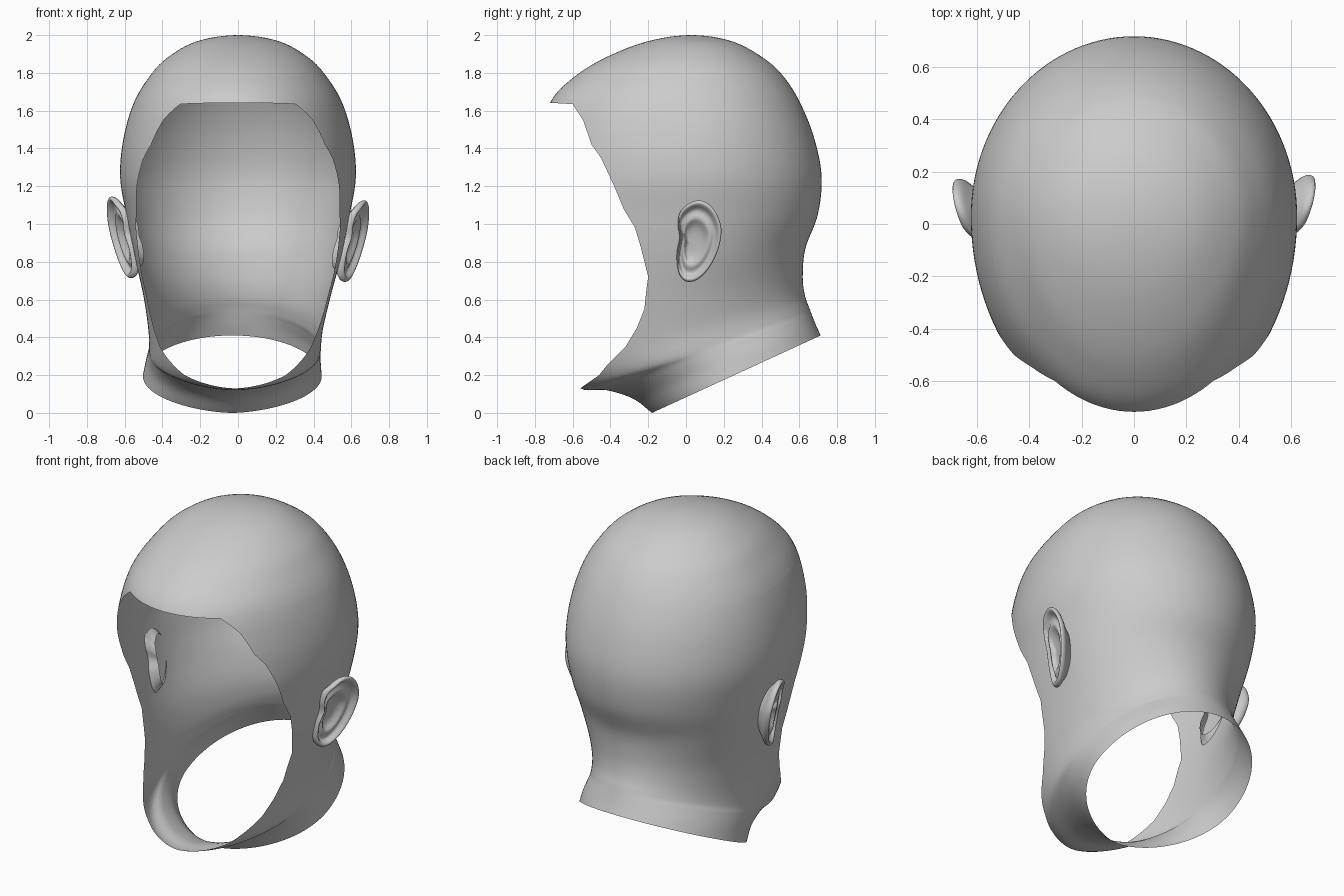
import bpy, bmesh, math

if "Cube" in bpy.data.objects:
    bpy.data.objects.remove(bpy.data.objects["Cube"])

# Tilted head rings: front y, front z, back y, back z, half width, y of widest point, x shift, front roundness
RINGS = [
    (.03, 2.0, .03, 2.0, 0, .03, 0, 1),
    (-.20, 1.968, .25, 1.965, .22, .03, 0, 1),
    (-.42, 1.884, .425, 1.868, .38, .03, 0, 1),
    (-.59, 1.78, .525, 1.77, .473, .03, 0, 1),
    (-.715, 1.65, .61, 1.63, .553, .03, 0, 1),
    (-.77, 1.45, .68, 1.45, .607, .03, 0, 1),
    (-.78, 1.25, .718, 1.25, .624, .03, 0, 1),
    (-.79, 1.05, .698, 1.05, .592, .03, 0, 1),
    (-.78, .80, .632, .87, .55, .02, 0, 1),
    (-.72, .50, .618, .72, .495, .0, -.005, 1),
    (-.67, .25, .63, .62, .462, .02, -.013, 1.05),
    (-.56, .13, .655, .55, .455, .05, -.016, 1.15),
    (-.42, .12, .67, .51, .456, .12, -.02, 1.2),
    (-.28, .075, .69, .46, .463, .20, -.025, 1.2),
    (-.18, .0, .713, .41, .473, .24, -.03, 1.2),
]
# Face opening edge seen from the side: z, y (upwards)
EDGE = [(.13, -.56), (.2, -.46), (.25, -.42), (.35, -.32), (.45, -.26), (.55, -.22),
        (.65, -.21), (.72, -.20), (.8, -.22), (.88, -.24), (.98, -.27), (1.08, -.33),
        (1.2, -.38), (1.35, -.45), (1.42, -.5), (1.55, -.545), (1.635, -.60), (1.645, -.78)]
# Ear outline in the side view: y, z
EAR = [(-.03, 1.07), (.03, 1.12), (.09, 1.125), (.15, 1.08), (.188, .99), (.182, .90),
       (.15, .81), (.10, .735), (.04, .693), (-.015, .70), (-.045, .76), (-.05, .85),
       (-.035, .93), (-.045, 1.0)]
# Ear relief from the bowl over the rim to the root: scale, outward offset
RELIEF = [(.06, -.034), (.35, -.034), (.48, -.015), (.58, .004), (.70, -.016), (.80, -.014),
          (.87, .014), (.94, .022), (1.0, .006), (.97, -.018), (.85, -.032), (.72, -.055), (.62, -.075)]


def spline(p0, p1, p2, p3, t):
    return [b + .5 * t * (c - a + t * (2*a - 5*b + 4*c - d + t * (3*(b - c) + d - a)))
            for a, b, c, d in zip(p0, p1, p2, p3)]


def loft(rings):
    """Join closed rings of points into one surface."""
    bm = bmesh.new()
    rows = [[bm.verts.new(p) for p in r] for r in rings]
    n = len(rows[0])
    for a, b in zip(rows, rows[1:]):
        for i in range(n):
            j = (i + 1) % n
            bm.faces.new((a[i], a[j], b[j], b[i]))
    return bm


def finish(bm, name):
    bmesh.ops.remove_doubles(bm, verts=bm.verts[:], dist=1e-5)
    bmesh.ops.recalc_face_normals(bm, faces=bm.faces[:])
    for f in bm.faces:
        f.smooth = True
    me = bpy.data.meshes.new(name)
    bm.to_mesh(me)
    bm.free()
    ob = bpy.data.objects.new(name, me)
    bpy.context.collection.objects.link(ob)
    return ob


def head_ring(k, n=120):
    yf, zf, yb, zb, w, ys, dx, p = k
    slope = (zb - zf) / (yb - yf) if yb - yf > 1e-6 else 0
    pts = []
    for i in range(n):
        a = 2 * math.pi * i / n
        c, s = math.cos(a), math.sin(a)
        if c < 0:
            s = math.copysign(abs(s) ** p, s)
        y = ys + c * (ys - yf if c < 0 else yb - ys)
        pts.append((dx + w * s, y, zf + slope * (y - yf)))
    return pts


def bisect(bm, faces, co, no, clear=False):
    geom = faces + list({e for f in faces for e in f.edges}) + list({v for f in faces for v in f.verts})
    bmesh.ops.bisect_plane(bm, geom=geom, dist=1e-6, plane_co=co, plane_no=no)


# Skull, jaw and neck shell
first = RINGS[1]
pole = (first[2], first[1], first[0], first[3], -first[4], .03, 0, 1)
last = [2 * a - b for a, b in zip(RINGS[-1], RINGS[-2])]
keys = [pole] + RINGS + [last]
STEPS = 6
rings = []
for i in range(1, len(RINGS)):
    for s in range(STEPS):
        rings.append(head_ring(spline(*keys[i - 1:i + 3], s / STEPS)))
rings.append(head_ring(RINGS[-1]))
bm = loft(rings)

# Open the face: slice into height bands, then trim each band along its edge line
for z, y in EDGE:
    bisect(bm, [f for f in bm.faces if f.calc_center_median().y < .1], (0, 0, z), (0, 0, 1))
for (z0, y0), (z1, y1) in zip(EDGE, EDGE[1:]):
    def band():
        return [f for f in bm.faces
                if z0 < f.calc_center_median().z < z1 and f.calc_center_median().y < .1]
    normal = (0, z1 - z0, y0 - y1)
    bisect(bm, band(), (0, y0, z0), normal)
    gone = []
    for f in band():
        c = f.calc_center_median()
        if (c.y - y0) * normal[1] + (c.z - z0) * normal[2] < 0:
            gone.append(f)
    bmesh.ops.delete(bm, geom=gone, context='FACES')
finish(bm, "head_shell")


# Ears
def ear(name, side, dy, dz):
    n = len(EAR)
    outline = [spline(*[EAR[(i + k) % n] for k in (-1, 0, 1, 2)], s / 4)
               for i in range(n) for s in range(4)]
    cy, cz = .035, .90
    rows = []
    for scale, off in RELIEF:
        row = []
        for oy, oz in outline:
            y, z = cy + (oy - cy) * scale, cz + (oz - cz) * scale
            x = .595 + .3 * (y + .03) + .2 * (z - .92) + off - .4 * max(0, -y)
            row.append((side * x, y + dy, z + dz))
        rows.append(row)
    bm = loft(rows)
    bm.verts.ensure_lookup_table()
    bm.faces.new(bm.verts[:len(outline)])
    ob = finish(bm, name)
    ob.modifiers.new("smooth", 'SUBSURF').levels = 1


ear("right_ear", 1, 0, 0)
ear("left_ear", -1, -.015, .02)
